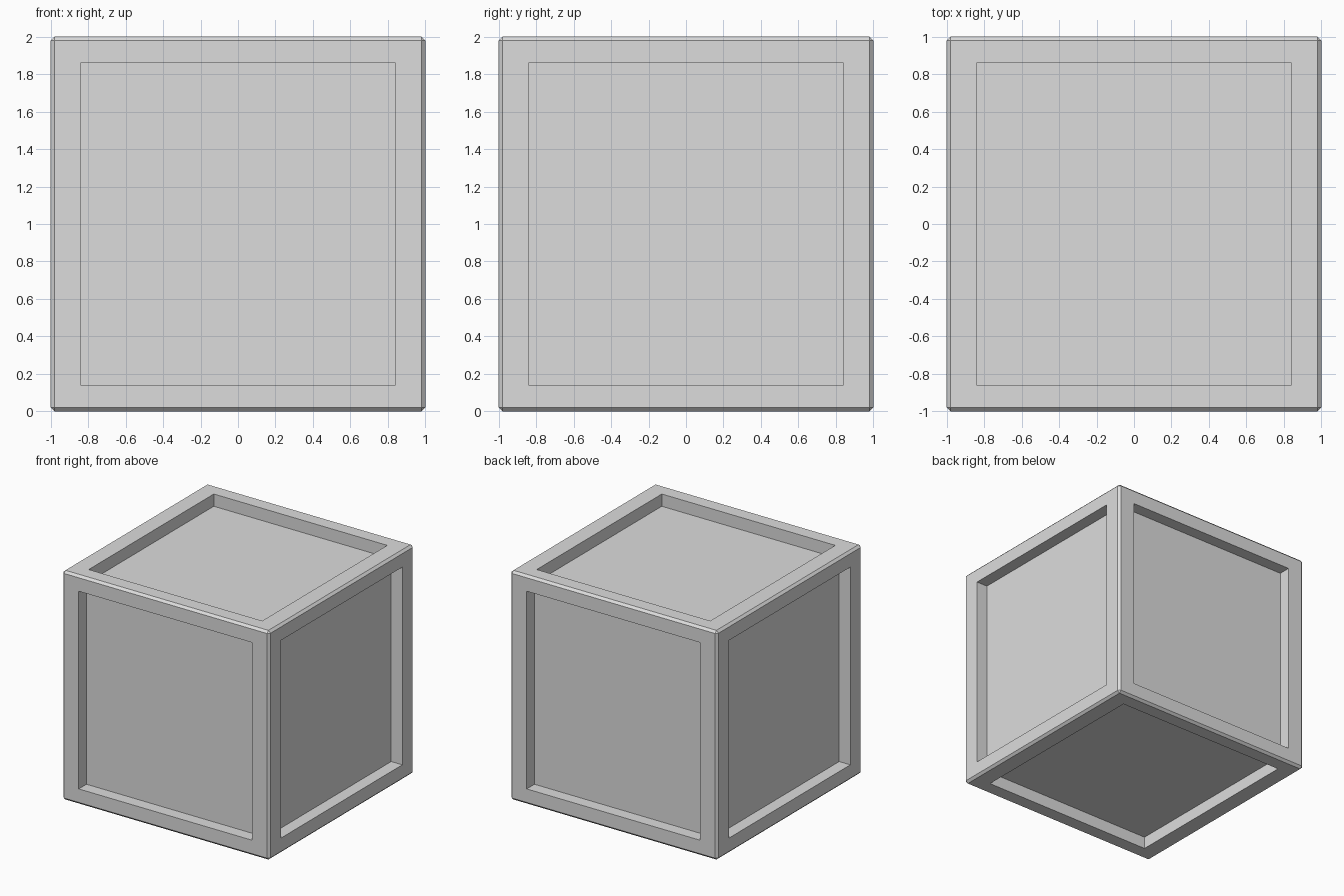
import bpy
import bmesh

if "Cube" in bpy.data.objects:
    bpy.data.objects.remove(bpy.data.objects["Cube"])

BEVEL = 0.02           # chamfer on the outer edges
OPENING = (0.8375, 0.8625)  # half sizes of each panel opening
DEPTH = 0.107          # how far each panel is sunk

# Chamfered cube body
bm = bmesh.new()
bmesh.ops.create_cube(bm, size=2.0)
bmesh.ops.bevel(bm, geom=bm.edges[:], offset=BEVEL, segments=1,
                affect='EDGES', profile=0.5)
bm.normal_update()

# Sunken panel on each of the six sides
sides = [f for f in bm.faces if f.calc_area() > 1.0]
for side in sides:
    normal = side.normal.copy()
    axis = max(range(3), key=lambda i: abs(normal[i]))
    u, v = [i for i in range(3) if i != axis]

    # Frame border around the opening
    bmesh.ops.inset_individual(bm, faces=[side], thickness=0.12)
    for vert in side.verts:
        vert.co[u] = OPENING[0] if vert.co[u] > 0 else -OPENING[0]
        vert.co[v] = OPENING[1] if vert.co[v] > 0 else -OPENING[1]

    # Push the panel inward
    panel = bmesh.ops.extrude_discrete_faces(bm, faces=[side])["faces"][0]
    bmesh.ops.translate(bm, verts=panel.verts[:], vec=-normal * DEPTH)

bmesh.ops.translate(bm, verts=bm.verts[:], vec=(0, 0, 1))
bmesh.ops.recalc_face_normals(bm, faces=bm.faces[:])

mesh = bpy.data.meshes.new("paneled_crate")
bm.to_mesh(mesh)
bm.free()
crate = bpy.data.objects.new("paneled_crate", mesh)
bpy.context.collection.objects.link(crate)

# Single plain grey
grey = bpy.data.materials.new("light_grey")
grey.diffuse_color = (0.72, 0.72, 0.72, 1.0)
grey.use_nodes = True
grey.node_tree.nodes["Principled BSDF"].inputs["Base Color"].default_value = grey.diffuse_color
mesh.materials.append(grey)
